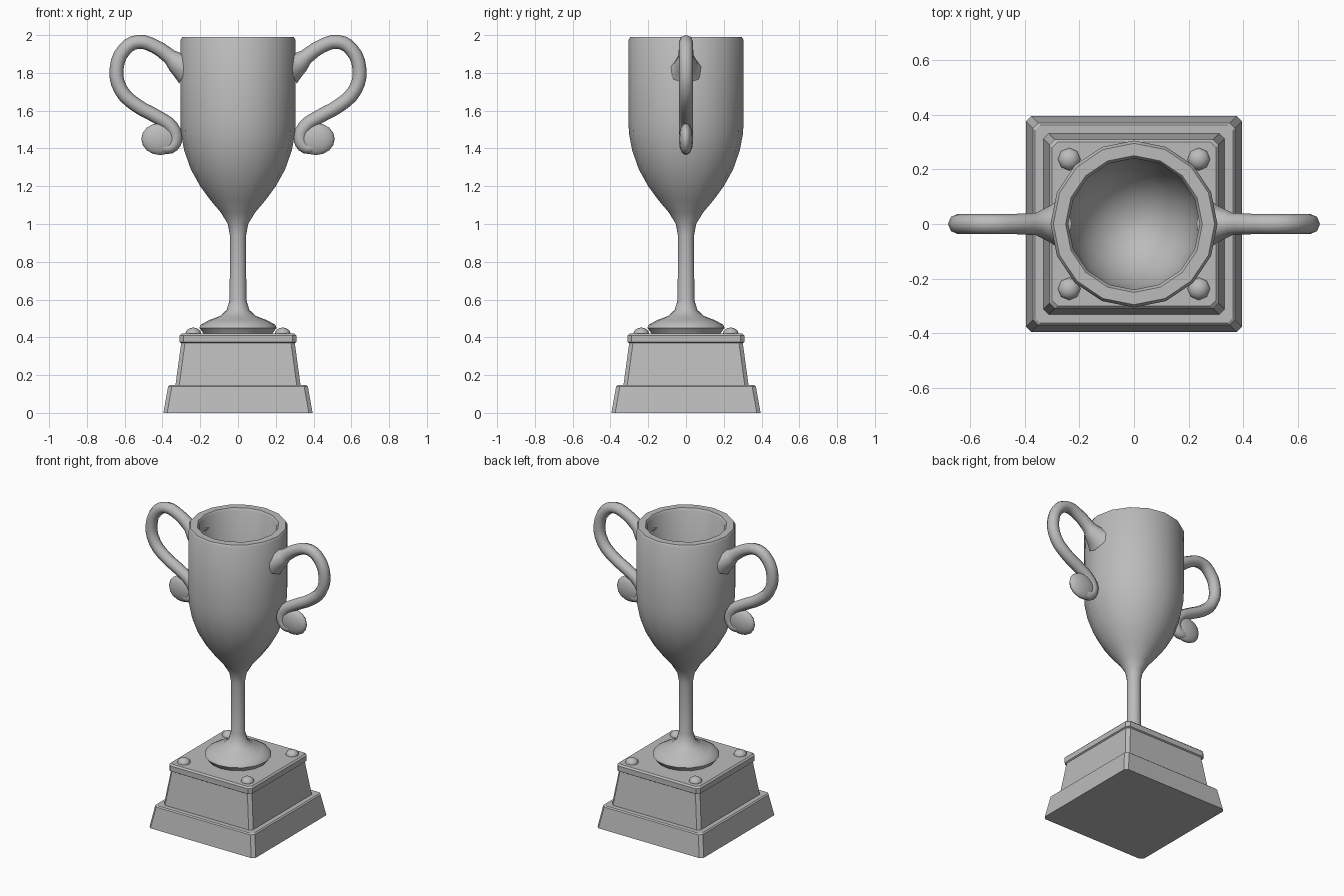
import bpy, bmesh, math

cube = bpy.data.objects.get("Cube")
if cube:
    bpy.data.objects.remove(cube, do_unlink=True)

grey = bpy.data.materials.new("plain_grey")
GREY = (0.5, 0.5, 0.5, 1)
grey.diffuse_color = GREY
grey.use_nodes = True
grey.node_tree.nodes["Principled BSDF"].inputs["Base Color"].default_value = GREY


def activate(obj):
    bpy.ops.object.select_all(action='DESELECT')
    obj.select_set(True)
    bpy.context.view_layer.objects.active = obj


def smooth(obj, angle):
    activate(obj)
    bpy.ops.object.shade_smooth_by_angle(angle=math.radians(angle))


def loft(name, rings):
    """Skin a stack of equal-length rings and cap both ends."""
    bm = bmesh.new()
    loops = [[bm.verts.new(p) for p in ring] for ring in rings]
    for a, b in zip(loops, loops[1:]):
        for i in range(len(a)):
            j = (i + 1) % len(a)
            bm.faces.new((a[i], a[j], b[j], b[i]))
    bm.faces.new(loops[0][::-1])
    bm.faces.new(loops[-1])
    bmesh.ops.recalc_face_normals(bm, faces=bm.faces)
    mesh = bpy.data.meshes.new(name)
    bm.to_mesh(mesh)
    bm.free()
    obj = bpy.data.objects.new(name, mesh)
    bpy.context.collection.objects.link(obj)
    mesh.materials.append(grey)
    return obj


def circle(r, z, sides=16):
    return [(r * math.cos(math.tau * i / sides), r * math.sin(math.tau * i / sides), z)
            for i in range(sides)]


def square(h, z, cut=0.02):
    """Square ring with small chamfered corners."""
    k = h - cut
    return [(h, -k, z), (h, k, z), (k, h, z), (-k, h, z),
            (-h, k, z), (-h, -k, z), (-k, -h, z), (k, -h, z)]


def ellipsoid(name, location, scale, segments, rings):
    bpy.ops.mesh.primitive_uv_sphere_add(segments=segments, ring_count=rings,
                                         radius=1, location=location)
    obj = bpy.context.object
    obj.name = name
    obj.scale = scale
    obj.data.materials.append(grey)
    return obj


# Stepped square plinth
loft("plinth_bottom", [square(h, z) for h, z in
     [(0.395, 0), (0.37, 0.14), (0.362, 0.147)]])
loft("plinth_middle", [square(h, z) for h, z in
     [(0.332, 0.14), (0.3, 0.375)]])
loft("plinth_cap", [square(h, z) for h, z in
     [(0.298, 0.368), (0.309, 0.375), (0.309, 0.41), (0.299, 0.42)]])

# Domed studs on the plinth corners
for sx, side in ((1, "left"), (-1, "right")):
    for sy, end in ((-1, "front"), (1, "back")):
        stud = ellipsoid(f"stud_{end}_{side}", (sx * 0.237, sy * 0.237, 0.418),
                         (0.042, 0.042, 0.034), 8, 6)
        smooth(stud, 60)

# Cup, stem and foot turned as one profile, from foot to inside of bowl
profile = [(0.18, 0.415), (0.19, 0.432), (0.205, 0.45), (0.195, 0.468),
           (0.155, 0.49), (0.095, 0.513), (0.06, 0.545), (0.044, 0.6),
           (0.043, 0.94), (0.054, 1.0), (0.09, 1.06), (0.145, 1.125),
           (0.2, 1.2), (0.25, 1.29), (0.285, 1.39), (0.302, 1.48),
           (0.305, 1.55), (0.305, 1.975), (0.295, 1.99), (0.25, 1.99),
           (0.24, 1.975), (0.24, 1.5), (0.22, 1.4), (0.17, 1.28),
           (0.09, 1.21), (0.02, 1.19)]
cup = loft("cup_and_stem", [circle(r, z) for r, z in profile])
smooth(cup, 50)

# Scrolled handles: x, z and relative thickness along the tube
path = [(0.27, 1.825, 2.5), (0.31, 1.845, 1.75), (0.36, 1.885, 1.1),
        (0.44, 1.94, 1), (0.53, 1.964, 1), (0.6, 1.925, 1),
        (0.643, 1.82, 1), (0.62, 1.71, 1), (0.54, 1.63, 1),
        (0.43, 1.568, 1), (0.35, 1.51, 1), (0.33, 1.445, 0.95),
        (0.36, 1.405, 0.9), (0.41, 1.41, 0.8)]
for s, side in ((1, "left"), (-1, "right")):
    curve = bpy.data.curves.new(f"handle_{side}", 'CURVE')
    curve.dimensions = '3D'
    curve.bevel_depth = 0.037
    curve.bevel_resolution = 2
    curve.resolution_u = 3
    curve.use_fill_caps = True
    spline = curve.splines.new('BEZIER')
    spline.bezier_points.add(len(path) - 1)
    for point, (x, z, r) in zip(spline.bezier_points, path):
        point.co = (s * x, 0, z)
        point.radius = r
        point.handle_left_type = point.handle_right_type = 'AUTO'
    curve.materials.append(grey)
    handle = bpy.data.objects.new(f"handle_{side}", curve)
    bpy.context.collection.objects.link(handle)
    activate(handle)
    bpy.ops.object.convert(target='MESH')
    smooth(bpy.context.object, 60)

    # Flattened bulb that ends the scroll
    bulb = ellipsoid(f"handle_bulb_{side}", (s * 0.412, 0, 1.45),
                     (0.1, 0.038, 0.085), 12, 8)
    smooth(bulb, 60)
